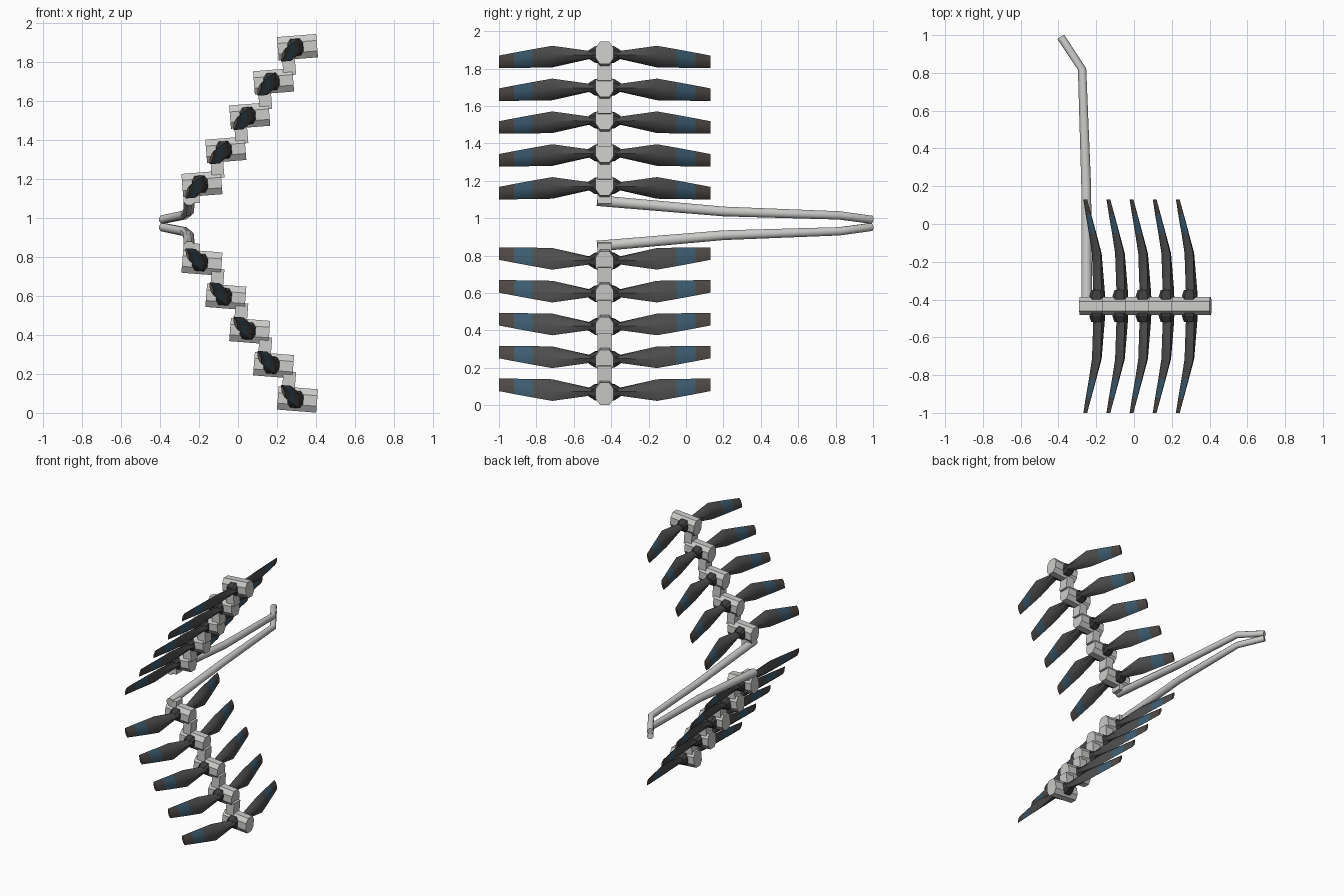
import bpy, bmesh, math
from mathutils import Vector, Matrix

if "Cube" in bpy.data.objects:
    bpy.data.objects.remove(bpy.data.objects["Cube"])

MID_Z = 0.9725      # mirror plane between the upper and lower chains
HUB_Y = -0.435


def material(name, rgb):
    m = bpy.data.materials.new(name)
    m.diffuse_color = (*rgb, 1)
    m.use_nodes = True
    m.node_tree.nodes["Principled BSDF"].inputs["Base Color"].default_value = m.diffuse_color
    return m


WHITE = material("pale grey", (0.60, 0.60, 0.59))
DARK = material("dark grey", (0.075, 0.075, 0.075))
BLUE = material("slate blue", (0.045, 0.105, 0.16))
BROWN = material("dark brown grey", (0.075, 0.065, 0.06))
BLACK = material("near black", (0.045, 0.045, 0.045))


def loft(bm, rings, mats=None):
    """Skin a list of closed rings and cap both ends."""
    vs = [[bm.verts.new(p) for p in r] for r in rings]
    n = len(vs[0])
    for k in range(len(vs) - 1):
        for i in range(n):
            j = (i + 1) % n
            f = bm.faces.new((vs[k][i], vs[k][j], vs[k + 1][j], vs[k + 1][i]))
            f.material_index = mats[k] if mats else 0
    for r, m in ((vs[0], 0), (vs[-1], -1)):
        f = bm.faces.new(r)
        f.material_index = mats[m] if mats else 0


def finish(name, bm, mats, side, angle=35):
    """Mirror to the lower chain if needed and make the object."""
    if side < 0:
        for v in bm.verts:
            v.co.z = 2 * MID_Z - v.co.z
    bmesh.ops.recalc_face_normals(bm, faces=bm.faces[:])
    me = bpy.data.meshes.new(name)
    bm.to_mesh(me)
    bm.free()
    for m in mats:
        me.materials.append(m)
    ob = bpy.data.objects.new(name, me)
    bpy.context.collection.objects.link(ob)
    bpy.ops.object.select_all(action='DESELECT')
    ob.select_set(True)
    bpy.context.view_layer.objects.active = ob
    bpy.ops.object.shade_smooth_by_angle(angle=math.radians(angle))


def tilted(center, pts):
    """Place local points at a hub, leaning like the pods."""
    rot = Matrix.Rotation(math.radians(-4.5), 3, 'Y')
    return [Vector(center) + rot @ Vector(p) for p in pts]


def octagon_yz(x, hy, hz, c):
    return [(x, hy, hz - c), (x, hy - c * 0.7, hz), (x, -hy + c * 0.7, hz), (x, -hy, hz - c),
            (x, -hy, -hz + c), (x, -hy + c * 0.7, -hz), (x, hy - c * 0.7, -hz), (x, hy, -hz + c)]


def blade_ring(c, d, side, dx, dz, chord, thick):
    """Flattened hexagon section of a blade at distance d from the hub."""
    h, t = chord / 2, thick / 2
    pts = [(0.25 * t, h), (t, h * 0.25), (t * 0.7, -h * 0.5),
           (-0.25 * t, -h), (-t, -h * 0.25), (-t * 0.7, h * 0.5)]
    lean = Matrix.Rotation(math.radians(-14), 2)
    out = []
    for p in pts:
        q = lean @ Vector(p)
        out.append((c[0] + dx + q.x, c[1] + side * d, c[2] + dz + q.y))
    return out


# distance, x shift, z shift, chord, thickness
BLADE = [(0.02, 0.0, -0.003, 0.05, 0.06), (0.075, 0.0, -0.003, 0.046, 0.06),
         (0.28, -0.012, -0.012, 0.122, 0.045), (0.385, -0.034, -0.022, 0.104, 0.034),
         (0.485, -0.056, -0.032, 0.086, 0.025), (0.565, -0.073, -0.04, 0.070, 0.016)]

for s, label in ((1, "upper"), (-1, "lower")):
    for k in range(5):
        c = (0.305 - 0.1225 * k, HUB_Y, 1.876 - 0.1755 * k)

        # pod: chamfered block
        bm = bmesh.new()
        loft(bm, [tilted(c, octagon_yz(x, 0.048, 0.06, 0.033)) for x in (-0.101, 0.101)])
        finish(f"{label}_pod_{k + 1}", bm, [WHITE], s, 20)

        # link down to the next pod or to the arm
        bm = bmesh.new()
        drop = -0.14 if k < 4 else -0.095
        loft(bm, [tilted(c, [(x, y, z) for x, y in
                             ((-0.083, -0.038), (-0.018, -0.038), (-0.018, 0.038), (-0.083, 0.038))])
                  for z in (-0.03, drop)])
        finish(f"{label}_link_{k + 1}", bm, [WHITE], s, 20)

        # dark collars and swept blades on both sides
        for side, sn in ((-1, "front"), (1, "back")):
            bm = bmesh.new()
            loft(bm, [tilted(c, [(a * w - 0.01, side * d, b * h) for a, b in
                                 ((1, .5), (.6, 1), (-.6, 1), (-1, .5), (-1, -.5), (-.6, -1), (.6, -1), (1, -.5))])
                      for d, w, h in ((0.03, 0.04, 0.045), (0.052, 0.04, 0.042), (0.085, 0.03, 0.022))])
            finish(f"{label}_{sn}_collar_{k + 1}", bm, [BLACK], s, 20)

            bm = bmesh.new()
            loft(bm, [blade_ring(c, d, side, *r) for d, *r in BLADE], [0, 0, 0, 1, 2])
            finish(f"{label}_{sn}_blade_{k + 1}", bm, [DARK, BLUE, BROWN], s)

    # long arm running back to the bent tail
    path = [((-0.25, -0.475, 1.094), 0.031), ((-0.253, 0.2, 1.036), 0.028),
            ((-0.275, 0.82, 1.015), 0.024), ((-0.387, 0.99, 0.992), 0.023)]
    bm = bmesh.new()
    rings = []
    for i, (p, r) in enumerate(path):
        a, b = path[max(i - 1, 0)][0], path[min(i + 1, len(path) - 1)][0]
        t = (Vector(b) - Vector(a)).normalized()
        u = t.cross(Vector((0, 0, 1))).normalized()
        w = u.cross(t)
        rings.append([Vector(p) + r * (math.cos(q) * u + math.sin(q) * w)
                      for q in (math.pi / 8 + n * math.pi / 4 for n in range(8))])
    loft(bm, rings)
    finish(f"{label}_arm", bm, [WHITE], s, 50)
